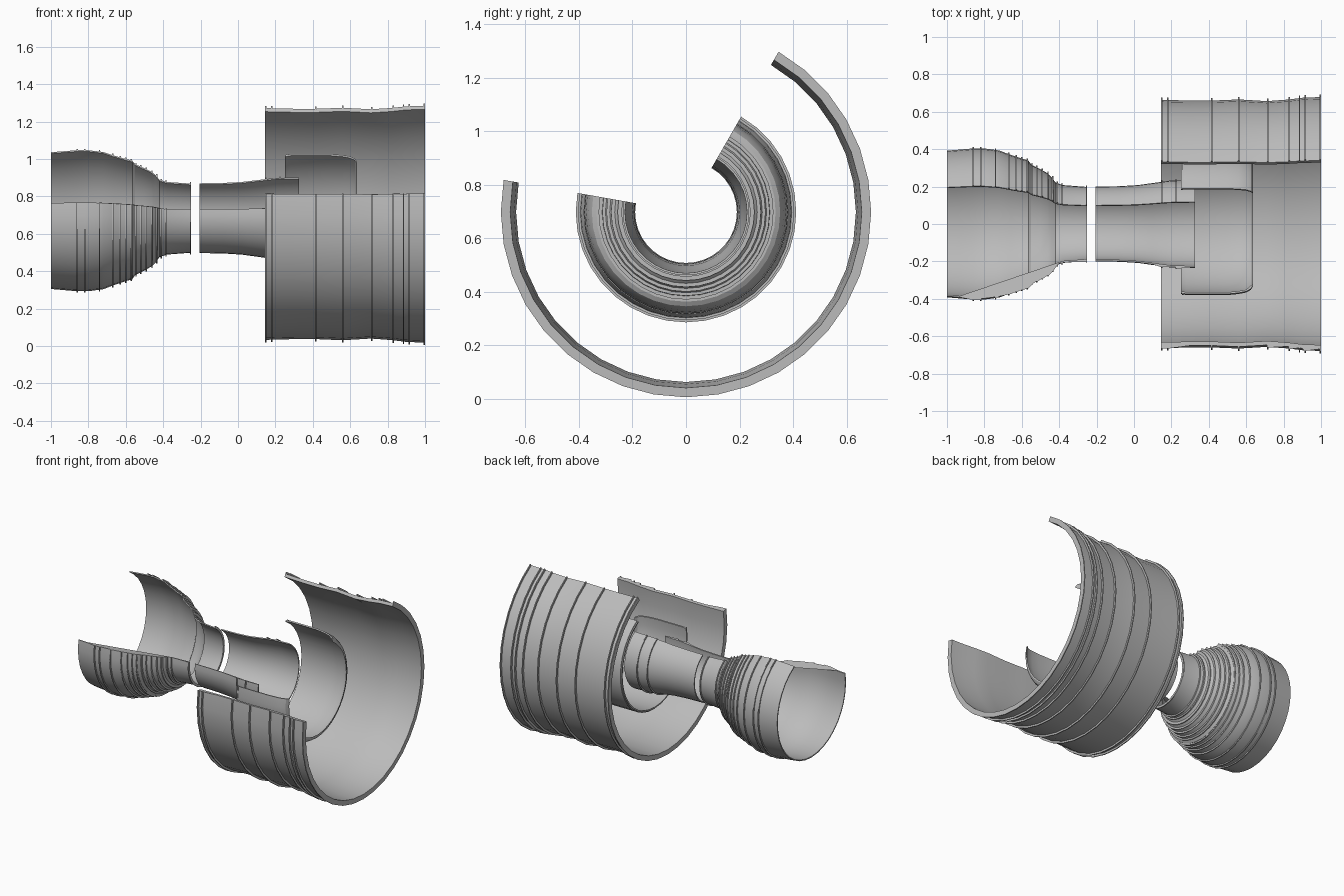
import bpy, bmesh, math

if "Cube" in bpy.data.objects:
    bpy.data.objects.remove(bpy.data.objects["Cube"], do_unlink=True)

AXIS_Z = 0.697
START, SWEEP, STEPS = 170, 250, 25   # cutaway arc, in degrees about the x axis

grey = bpy.data.materials.new("plain_grey")
grey.use_nodes = True
grey.diffuse_color = (0.5, 0.5, 0.5, 1)
grey.node_tree.nodes["Principled BSDF"].inputs["Base Color"].default_value = grey.diffuse_color


def radius_at(line, x):
    """Radius of a casing line at x."""
    for (xa, ra), (xb, rb) in zip(line, line[1:]):
        if xa <= x <= xb:
            return ra + (rb - ra) * (x - xa) / (xb - xa)
    return line[-1][1] if x > line[-1][0] else line[0][1]


def with_flanges(line, flanges, height, width=0.007):
    """Outer line with thin raised rings inserted."""
    first, last = line[0][0], line[-1][0]
    spans = []
    for x in flanges:
        a = min(max(x - width / 2, first), last - width)
        spans.append((a, a + width))
    points = [(p, 0) for p in line if not any(a <= p[0] <= b for a, b in spans)]
    for a, b in spans:
        ra, rb = radius_at(line, a), radius_at(line, b)
        top = max(ra, rb) + height
        points += [((a, ra), 0), ((a, top), 1), ((b, top), 2), ((b, rb), 3)]
    points.sort(key=lambda p: (p[0][0], p[1]))
    return [p[0] for p in points]


def casing(name, line, thickness, flanges=(), height=0.01):
    """Sweep a closed wall section round the axis and cap both cut ends."""
    section = with_flanges(line, flanges, height)
    section += [(x, r - thickness) for x, r in reversed(line)]
    bm = bmesh.new()
    rings = []
    for i in range(STEPS + 1):
        t = math.radians(START + SWEEP * i / STEPS)
        rings.append([bm.verts.new((x, r * math.cos(t), AXIS_Z + r * math.sin(t)))
                      for x, r in section])
    n = len(section)
    for a, b in zip(rings, rings[1:]):
        for j in range(n):
            k = (j + 1) % n
            bm.faces.new((a[j], a[k], b[k], b[j]))
    caps = [bm.faces.new(rings[0]), bm.faces.new(rings[-1])]
    bmesh.ops.triangulate(bm, faces=caps)
    bmesh.ops.recalc_face_normals(bm, faces=bm.faces)
    mesh = bpy.data.meshes.new(name)
    bm.to_mesh(mesh)
    bm.free()
    mesh.materials.append(grey)
    obj = bpy.data.objects.new(name, mesh)
    bpy.context.collection.objects.link(obj)
    bpy.ops.object.select_all(action='DESELECT')
    obj.select_set(True)
    bpy.context.view_layer.objects.active = obj
    bpy.ops.object.shade_smooth_by_angle(angle=math.radians(25))
    return obj


# Bulged casing stepping down to the neck
casing("front_casing",
       [(-1, .392), (-.93, .398), (-.86, .404), (-.8, .404), (-.72, .393),
        (-.66, .37), (-.6, .35), (-.565, .34), (-.55, .318), (-.5, .293),
        (-.46, .27), (-.44, .25), (-.42, .222), (-.38, .208), (-.25, .198)],
       0.008,
       [-.86, -.82, -.74, -.67, -.63, -.6, -.57, -.545, -.52, -.49, -.46,
        -.435, -.41, -.385, -.25], 0.008)

# Narrow tube that widens towards the burner
casing("neck_casing",
       [(-.205, .2), (-.08, .202), (.02, .208), (.1, .219), (.2, .233), (.325, .236)],
       0.008, [.15, .225], 0.008)

# Rounded burner shell round the end of the tube
casing("burner_casing",
       [(.25, .374), (.28, .38), (.5, .38), (.56, .374), (.6, .366),
        (.625, .352), (.635, .335)],
       0.01, [.26], 0.004)

# Large outer barrel with raised bands
casing("outer_casing",
       [(.145, .664), (.3, .66), (.42, .66), (.56, .666), (.71, .657),
        (.82, .665), (.9, .675), (1, .679)],
       0.022, [.145, .18, .415, .56, .715, .83, .885, .915, 1], 0.013)
